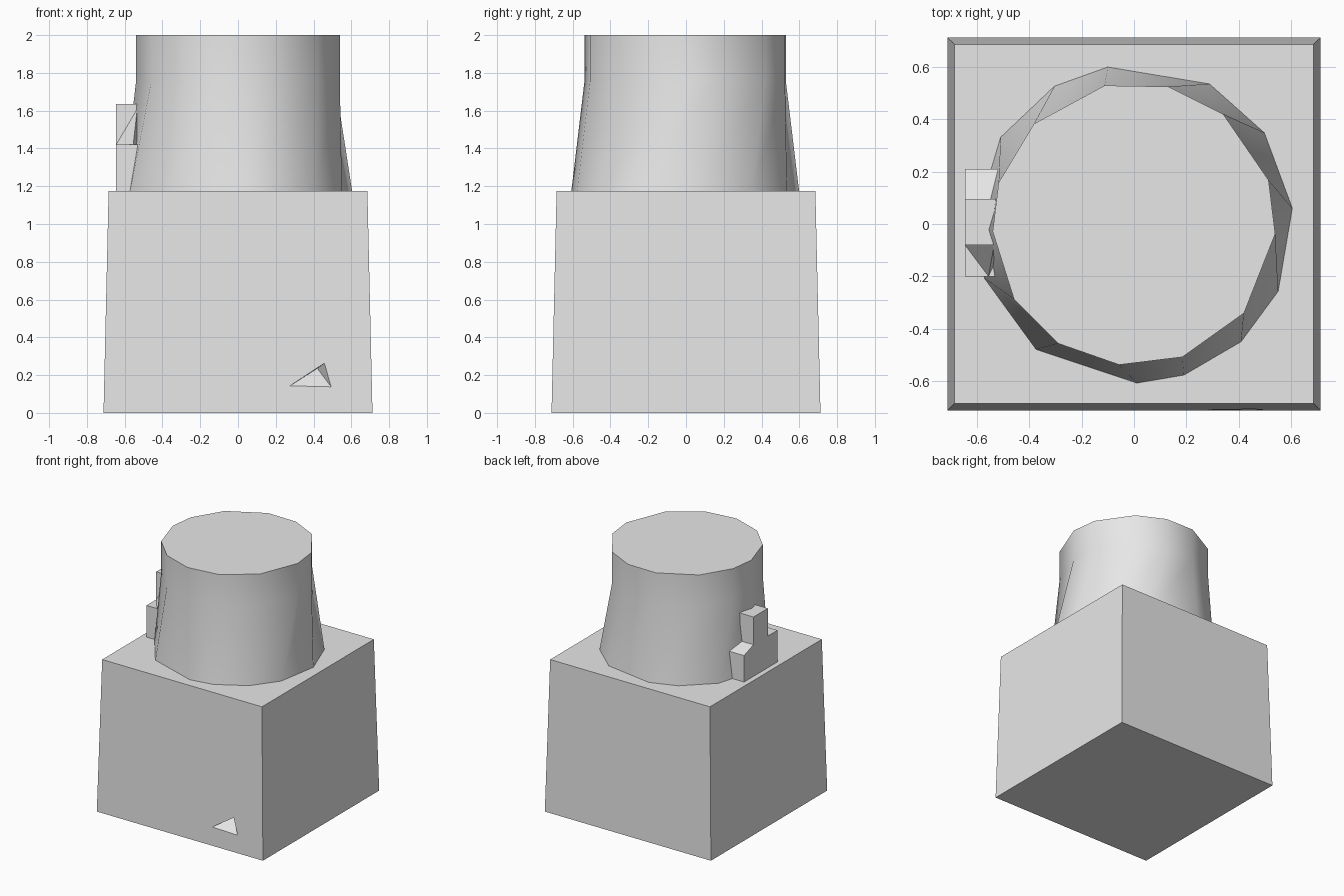
import bpy
from math import sin, cos, radians

if "Cube" in bpy.data.objects:
    bpy.data.objects.remove(bpy.data.objects["Cube"])

grey = bpy.data.materials.new("light_grey")
grey.use_nodes = True
colour = (0.8, 0.8, 0.8, 1)
grey.diffuse_color = colour
grey.node_tree.nodes["Principled BSDF"].inputs["Base Color"].default_value = colour


def make(name, verts, faces):
    mesh = bpy.data.meshes.new(name)
    mesh.from_pydata(verts, [], faces)
    mesh.materials.append(grey)
    obj = bpy.data.objects.new(name, mesh)
    bpy.context.collection.objects.link(obj)
    return obj


def loft(name, rings):
    """Join rings of equal length (counter-clockwise from the last ring) and cap both ends."""
    n = len(rings[0])
    faces = [(k * n + i, k * n + (i + 1) % n, (k + 1) * n + (i + 1) % n, (k + 1) * n + i)
             for k in range(len(rings) - 1) for i in range(n)]
    last = (len(rings) - 1) * n
    faces += [tuple(range(n))[::-1], tuple(range(last, last + n))]
    return make(name, [v for r in rings for v in r], faces)


def select(obj):
    bpy.ops.object.select_all(action='DESELECT')
    obj.select_set(True)
    bpy.context.view_layer.objects.active = obj


def square(half, z):
    return [(sx * half, sy * half, z) for sx, sy in ((-1, -1), (1, -1), (1, 1), (-1, 1))]


def cut(target, cutter):
    mod = target.modifiers.new("recess", 'BOOLEAN')
    mod.operation, mod.solver, mod.object = 'DIFFERENCE', 'EXACT', cutter
    select(target)
    bpy.ops.object.modifier_apply(modifier=mod.name)
    bpy.data.objects.remove(cutter)


# Tapered base
base = loft("base", [square(0.712, 0), square(0.685, 1.175)])

# Trapezoid slot in the base front
slot = [(-0.49, 0.13), (0.04, 0.13), (0.0, 0.275), (-0.45, 0.275)]
cut(base, loft("slot_cutter", [[(x, y, z) for x, z in slot] for y in (-0.61, -0.8)][::-1]))

# Three-sided dent in the base front
dent = [(0.27, 0.14), (0.495, 0.135), (0.46, 0.265)]
front = [(x, -0.712, z) for x, z in dent]
cut(base, make("dent_cutter", front + [(0.42, -0.61, 0.235)],
               [(0, 1, 2), (1, 0, 3), (2, 1, 3), (0, 2, 3)]))

# Irregular thirteen-sided jug, wide at the foot and straight at the top
foot = (-160, -128, -89, -71.7, -47.7, -25, 5.7, 35, 61.7, 99.5, 120, 147, 180)
rim = (-148, -122.5, -96, -70, -39, -4, 18, 51, 76, 102, 135, 163, 183)


def ring(angles, radius, z):
    return [(radius * cos(radians(a)), radius * sin(radians(a)), z) for a in angles]


jug = loft("jug", [ring(foot, 0.607, 1.175), ring(rim, 0.54, 1.76), ring(rim, 0.54, 2)])
select(jug)
bpy.ops.object.shade_smooth_by_angle(angle=radians(40))

# Stepped handle stub: outline along y, extruded from the outer side into the jug
outline = [(-0.2, 1.175), (-0.2, 1.42), (-0.08, 1.42), (-0.08, 1.635),
           (0.095, 1.635), (0.095, 1.42), (0.21, 1.38), (0.21, 1.175)]
loft("handle", [[(x, y, z) for y, z in outline] for x in (-0.645, -0.5)])

# Sloping web between the handle step and the jug
make("handle_web", [(-0.645, -0.08, 1.42), (-0.555, -0.2, 1.42),
                    (-0.53, -0.06, 1.64), (-0.5, -0.08, 1.42)],
     [(0, 1, 2), (1, 3, 2), (0, 2, 3), (0, 3, 1)])
